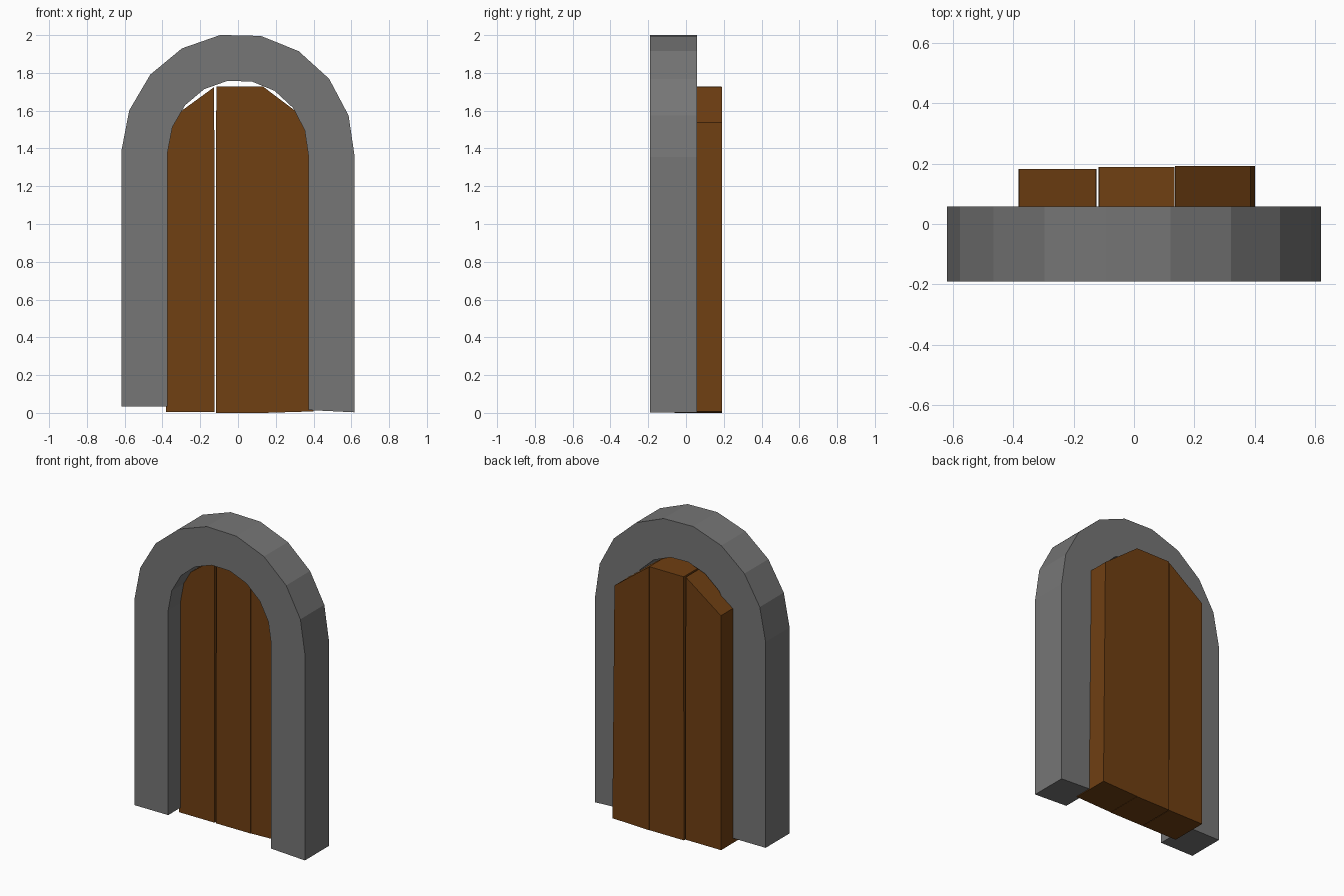
import bpy, bmesh
from math import cos, sin, radians

if "Cube" in bpy.data.objects:
    bpy.data.objects.remove(bpy.data.objects["Cube"])


def material(name, color):
    m = bpy.data.materials.new(name)
    m.diffuse_color = color
    m.use_nodes = True
    m.node_tree.nodes["Principled BSDF"].inputs["Base Color"].default_value = m.diffuse_color
    return m


stone = material("stone_grey", (0.18, 0.18, 0.18, 1))
wood = material("wood_brown", (0.16, 0.05, 0.006, 1))


def new_object(name, bm, mat):
    bmesh.ops.recalc_face_normals(bm, faces=bm.faces)
    mesh = bpy.data.meshes.new(name)
    bm.to_mesh(mesh)
    bm.free()
    mesh.materials.append(mat)
    ob = bpy.data.objects.new(name, mesh)
    bpy.context.collection.objects.link(ob)
    return ob


def arch_line(rx, rz, left_foot, right_foot):
    # left foot, nine-segment slightly tilted arc, right foot
    arc = [(rx * cos(radians(178.7 - 20 * i)), 1.37 + rz * sin(radians(178.7 - 20 * i)))
           for i in range(10)]
    return [(-rx, left_foot)] + arc + [(rx, right_foot)]


# Stone arch: four-sided section swept along the arch line
outer = arch_line(0.618, 0.638, 0.035, 0.003)
inner = arch_line(0.373, 0.392, 0.035, 0.015)
bm = bmesh.new()
rings = []
for (ox, oz), (ix, iz) in zip(outer, inner):
    rings.append([bm.verts.new(p) for p in
                  ((ox, -0.19, oz), (ix, -0.19, iz), (ix, 0.058, iz), (ox, 0.058, oz))])
for a, b in zip(rings, rings[1:]):
    for k in range(4):
        bm.faces.new((a[k], a[(k + 1) % 4], b[(k + 1) % 4], b[k]))
bm.faces.new(rings[0])
bm.faces.new(rings[-1])
new_object("stone_arch", bm, stone)


def plank(name, profile, front, back):
    # extrude an xz outline through the plank thickness
    bm = bmesh.new()
    f = bm.faces.new([bm.verts.new((x, front, z)) for x, z in profile])
    ext = bmesh.ops.extrude_face_region(bm, geom=[f], use_keep_orig=True)
    verts = [g for g in ext["geom"] if isinstance(g, bmesh.types.BMVert)]
    bmesh.ops.translate(bm, verts=verts, vec=(0, back - front, 0))
    new_object(name, bm, wood)


# Door planks
plank("left_plank", [(-0.382, 0.004), (-0.124, 0.004), (-0.126, 1.725), (-0.38, 1.54)], -0.065, 0.182)
plank("middle_plank", [(-0.117, 0.0), (0.134, 0.0), (0.134, 1.727), (-0.115, 1.727)], -0.06, 0.189)
plank("right_plank", [(0.136, 0.0), (0.40, 0.008), (0.385, 1.537), (0.136, 1.725)], -0.058, 0.191)
